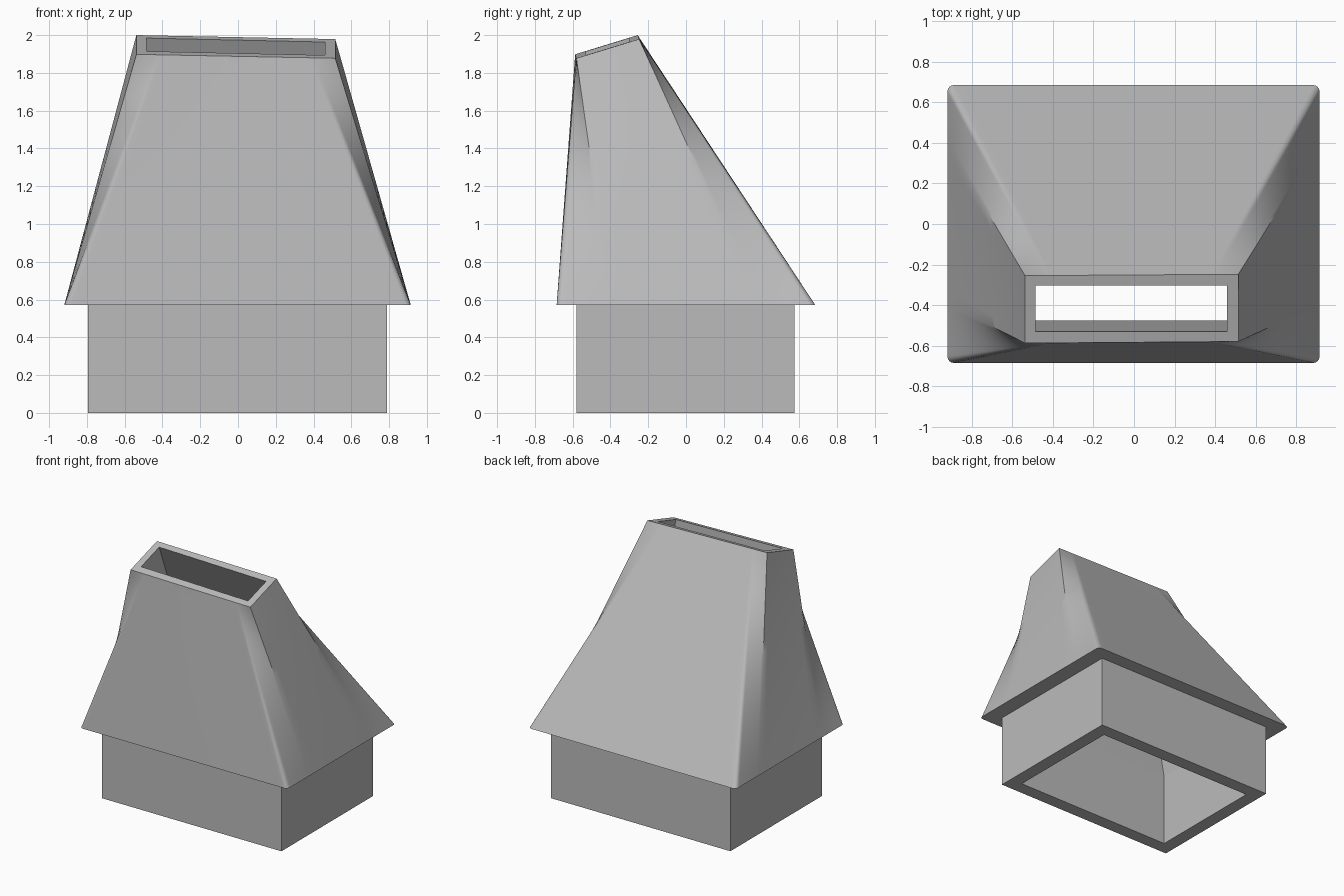
import bpy
import bmesh
import math
from mathutils import Vector

if "Cube" in bpy.data.objects:
    bpy.data.objects.remove(bpy.data.objects["Cube"], do_unlink=True)

GREY = (0.5, 0.5, 0.5, 1)
BRIM_Z = 0.57
ROWS = 24

mat = bpy.data.materials.new("plain grey")
mat.use_nodes = True
mat.diffuse_color = GREY
mat.node_tree.nodes["Principled BSDF"].inputs["Base Color"].default_value = GREY


def rect(x0, x1, y0, y1, z):
    return [Vector(p) for p in ((x0, y0, z), (x1, y0, z), (x1, y1, z), (x0, y1, z))]


def tilt(points):
    """Lift points onto the sloping plane of the mouth."""
    return [Vector((p.x, p.y, 2 - 0.022 * (p.x + 0.54) + 0.306 * (p.y + 0.255))) for p in points]


def rounded(corners, radius, steps=6):
    """Round the corners of an axis-aligned rectangle."""
    out = []
    mid = sum(corners, Vector()) / 4
    for i, c in enumerate(corners):
        centre = Vector((c.x - math.copysign(radius, c.x - mid.x),
                         c.y - math.copysign(radius, c.y - mid.y), c.z))
        for k in range(steps + 1):
            a = math.pi + (i + k / steps) * math.pi / 2
            out.append(centre + radius * Vector((math.cos(a), math.sin(a), 0)))
    return out


def measured(points):
    """Closed path from the middle of the front side, with fractions of its length."""
    start = (points[-1] + points[0]) / 2
    path = [start] + points + [start]
    dist = [0]
    for a, b in zip(path, path[1:]):
        dist.append(dist[-1] + (b - a).length)
    return path, [d / dist[-1] for d in dist]


def sample(path, fractions, t):
    for i in range(len(path) - 1):
        if t <= fractions[i + 1] + 1e-9:
            return path[i].lerp(path[i + 1], (t - fractions[i]) / (fractions[i + 1] - fractions[i]))
    return path[-1]


def ring(bm, points):
    return [bm.verts.new(p) for p in points]


def skin(bm, a, b):
    for i in range(len(a)):
        j = (i + 1) % len(a)
        bm.faces.new((a[i], a[j], b[j], b[i]))


def cap(bm, outer, inner, up):
    """Flat frame between an outline and its opening."""
    edges = []
    for loop in (outer, inner):
        for i in range(len(loop)):
            pair = (loop[i - 1], loop[i])
            edges.append(bm.edges.get(pair) or bm.edges.new(pair))
    bmesh.ops.triangle_fill(bm, edges=edges, use_beauty=True, normal=(0, 0, up))


def finish(bm, name):
    bmesh.ops.recalc_face_normals(bm, faces=bm.faces)
    mesh = bpy.data.meshes.new(name)
    bm.to_mesh(mesh)
    bm.free()
    mesh.materials.append(mat)
    obj = bpy.data.objects.new(name, mesh)
    bpy.context.collection.objects.link(obj)
    bpy.ops.object.select_all(action="DESELECT")
    obj.select_set(True)
    bpy.context.view_layer.objects.active = obj
    bpy.ops.object.shade_smooth_by_angle(angle=math.radians(30))


collar_out = (-0.795, 0.79, -0.58, 0.575)
collar_in = (-0.69, 0.685, -0.475, 0.47)

# Outer hood: ruled between equal fractions of the brim and mouth outlines
brim = rounded(rect(-0.92, 0.915, -0.685, 0.685, BRIM_Z), 0.03)
mouth = tilt([Vector(p) for p in ((-0.538, -0.588, 0), (0.515, -0.58, 0),
                                  (0.515, -0.248, 0), (-0.538, -0.255, 0))])
# both paths start at the middle of their front side
brim_path, brim_t = measured(brim[4 - 4:])
mouth_path, mouth_t = measured(mouth[1:] + mouth[:1])
half = len(brim) // 4
brim_path, brim_t = measured(brim[half:] + brim[:half])
stops = sorted({round(t, 5) for t in brim_t + mouth_t + [i / 60 for i in range(60)] if t < 0.99999})
stops = [t for i, t in enumerate(stops) if i == 0 or t - stops[i - 1] > 1e-4]
low = [sample(brim_path, brim_t, t) for t in stops]
high = [sample(mouth_path, mouth_t, t) for t in stops]

bm = bmesh.new()
rings = [ring(bm, [a.lerp(b, r / ROWS) for a, b in zip(low, high)]) for r in range(ROWS + 1)]
for a, b in zip(rings, rings[1:]):
    skin(bm, a, b)

# Inner flue, mouth rim and brim underside
flue_top = ring(bm, tilt(rect(-0.485, 0.46, -0.53, -0.303, 0)))
flue_low = ring(bm, rect(*collar_in, BRIM_Z))
skin(bm, flue_top, flue_low)
cap(bm, rings[-1], flue_top, 1)
cap(bm, rings[0], flue_low, -1)
finish(bm, "hood")

# Rectangular collar below the hood
bm = bmesh.new()
out_top, out_low = (ring(bm, rect(*collar_out, z)) for z in (BRIM_Z, 0))
in_top, in_low = (ring(bm, rect(*collar_in, z)) for z in (BRIM_Z, 0))
skin(bm, out_low, out_top)
skin(bm, out_low, in_low)
skin(bm, in_low, in_top)
finish(bm, "collar")
